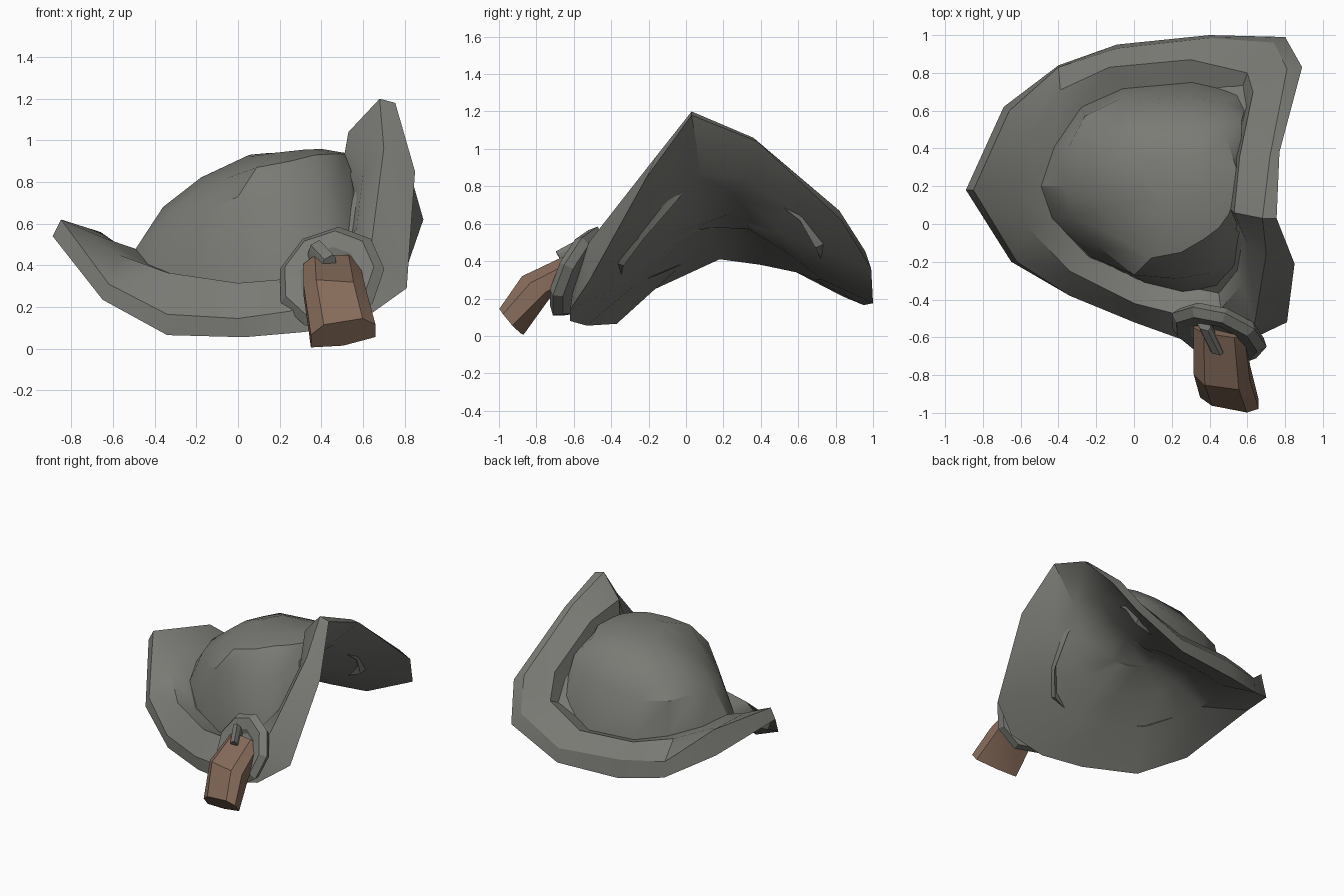
import bpy, bmesh, math
from mathutils import Vector

cube = bpy.data.objects.get("Cube")
if cube:
    bpy.data.objects.remove(cube, do_unlink=True)


def material(name, rgb):
    m = bpy.data.materials.new(name)
    m.use_nodes = True
    m.diffuse_color = (*rgb, 1)
    m.node_tree.nodes["Principled BSDF"].inputs["Base Color"].default_value = (*rgb, 1)
    return m


GREY = material("felt grey", (0.195, 0.197, 0.178))
BROWN = material("leather brown", (0.235, 0.145, 0.10))


def loft(name, rings, mat, angle):
    """Bridge closed rings of equal length and close both ends."""
    bm = bmesh.new()
    loops = [[bm.verts.new(p) for p in ring] for ring in rings]
    n = len(loops[0])
    for a, b in zip(loops, loops[1:]):
        for i in range(n):
            j = (i + 1) % n
            bm.faces.new((a[i], a[j], b[j], b[i]))
    for end in (loops[0], loops[-1]):
        bm.faces.new(end)
    bmesh.ops.recalc_face_normals(bm, faces=bm.faces)
    me = bpy.data.meshes.new(name)
    bm.to_mesh(me)
    bm.free()
    me.materials.append(mat)
    ob = bpy.data.objects.new(name, me)
    bpy.context.collection.objects.link(ob)
    bpy.ops.object.select_all(action='DESELECT')
    ob.select_set(True)
    bpy.context.view_layer.objects.active = ob
    bpy.ops.object.shade_smooth_by_angle(angle=math.radians(angle))


def towards(ring, target, s, h):
    """Move a ring towards a target: fraction s in plan and h in height."""
    return [(x + (target[0] - x) * s, y + (target[1] - y) * s, z + (target[2] - z) * h)
            for x, y, z in ring]


# Brim: lower rim edge, upper rim edge and the rolled crest, starting at the side tip
rim_low = [(-.89, .18, .54), (-.65, -.20, .235), (-.34, -.37, .065), (.03, -.53, .055),
           (.32, -.62, .08), (.60, -.62, .14), (.81, -.52, .29), (.85, -.21, .85),
           (.755, .03, 1.18), (.77, .38, 1.04), (.89, .83, .62), (.80, .99, .36),
           (.40, 1.0, .175), (-.09, .95, .165), (-.40, .84, .21), (-.69, .62, .375)]
rim_top = [(-.85, .18, .62), (-.62, -.20, .31), (-.34, -.38, .165), (0, -.52, .145),
           (.25, -.61, .18), (.48, -.60, .28), (.64, -.52, .50), (.70, -.16, .96),
           (.68, .03, 1.2), (.72, .36, 1.06), (.81, .82, .67), (.74, .96, .45),
           (.40, .985, .28), (-.09, .93, .30), (-.40, .83, .33), (-.66, .60, .56)]
crest = [(-.64, .20, .53), (-.57, -.01, .45), (-.34, -.25, .365), (0, -.42, .315),
         (.24, -.48, .335), (.46, -.45, .42), (.57, -.32, .58), (.60, -.10, .84),
         (.53, .06, 1.04), (.56, .36, .98), (.63, .70, .70), (.60, .80, .52),
         (.30, .87, .40), (-.13, .83, .41), (-.39, .71, .46), (-.56, .45, .49)]

# Crown: low shoulder and upper shoulder, steep at the front and back, gentler at the tip
shoulder = [(-.36, .20, .68), (-.33, .04, .65), (-.20, -.11, .64), (.00, -.27, .73),
            (.23, -.29, .73), (.40, -.26, .74), (.50, -.15, .79), (.54, -.03, .84),
            (.56, .10, .88), (.57, .33, .87), (.57, .55, .79), (.48, .64, .74),
            (.29, .67, .70), (-.08, .66, .65), (-.26, .57, .66), (-.35, .40, .68)]
upper = [(-.18, .20, .82), (-.15, .07, .80), (-.05, -.09, .82), (.09, -.18, .87),
         (.25, -.15, .90), (.37, -.08, .93), (.45, -.02, .935), (.50, .05, .935),
         (.54, .14, .935), (.54, .30, .93), (.49, .45, .90), (.40, .51, .88),
         (.26, .53, .87), (.00, .51, .86), (-.09, .43, .84), (-.16, .32, .83)]
summit = towards(upper, (.28, .20, .965), .5, .75)

# Gutter between crest and crown
gutter = [(.35 + (x - .35) * .85, .2 + (y - .2) * .82, z - .045 - .2 * max(0, z - .5))
          for x, y, z in crest]

# Underside: edge of the head opening and the shallow lining that closes it
opening = [(-.46, .18, .41), (-.42, -.05, .355), (-.25, -.20, .30), (.03, -.28, .265),
           (.24, -.32, .28), (.44, -.36, .39), (.60, -.33, .50), (.62, -.13, .74),
           (.61, .08, .87), (.59, .33, .84), (.60, .61, .65), (.51, .71, .47),
           (.28, .73, .30), (-.08, .69, .30), (-.29, .59, .34), (-.43, .40, .38)]
lining = [towards(opening, (.15, .2, .62), s, h) for s, h in ((.75, .85), (.4, .5))]

loft("hat", lining + [opening, rim_low, rim_top, crest, gutter, shoulder, upper, summit],
     GREY, 33)

# Rosette: tilted nine-sided disc with a raised rim and a dished middle
normal = Vector((-.30, -.85, .42)).normalized()
across = Vector((0, 0, 1)).cross(normal).normalized()
upward = normal.cross(across).normalized()
centre = Vector((.445, -.58, .34))


def disc_ring(radius, depth):
    return [centre + normal * depth + across * radius * math.cos(a) + upward * radius * math.sin(a)
            for a in (math.tau * (i + .25) / 9 for i in range(9))]


loft("rosette", [disc_ring(.17, -.05), disc_ring(.24, -.045), disc_ring(.27, .0),
                 disc_ring(.23, .04), disc_ring(.15, .03), disc_ring(.12, .01)], GREY, 25)


def strap(name, stations, mat, angle):
    """Chamfered flat bar; each station is centre, half width vector, half thickness vector."""
    rings = []
    for c, w, t in stations:
        c, w, t = Vector(c), Vector(w), Vector(t)
        rings.append([c - w + t * .3, c - w * .6 + t, c + w * .6 + t,
                      c + w + t * .3, c + w - t * .8, c - t * 1.1, c - w - t * .8])
    loft(name, rings, mat, angle)


# Bent hanging tail
strap("tail", [((.45, -.56, .39), (.135, -.02, 0), (0, -.03, .06)),
               ((.465, -.79, .28), (.15, -.02, -.01), (0, -.075, .045)),
               ((.505, -.935, .075), (.155, -.03, .025), (0, -.045, .055))], BROWN, 25)

# Small clip holding the tail to the rosette
strap("clip", [((.37, -.53, .46), (.035, -.01, .02), (0, -.03, .05)),
               ((.435, -.67, .405), (.035, -.01, .02), (0, -.02, .035))], GREY, 20)
